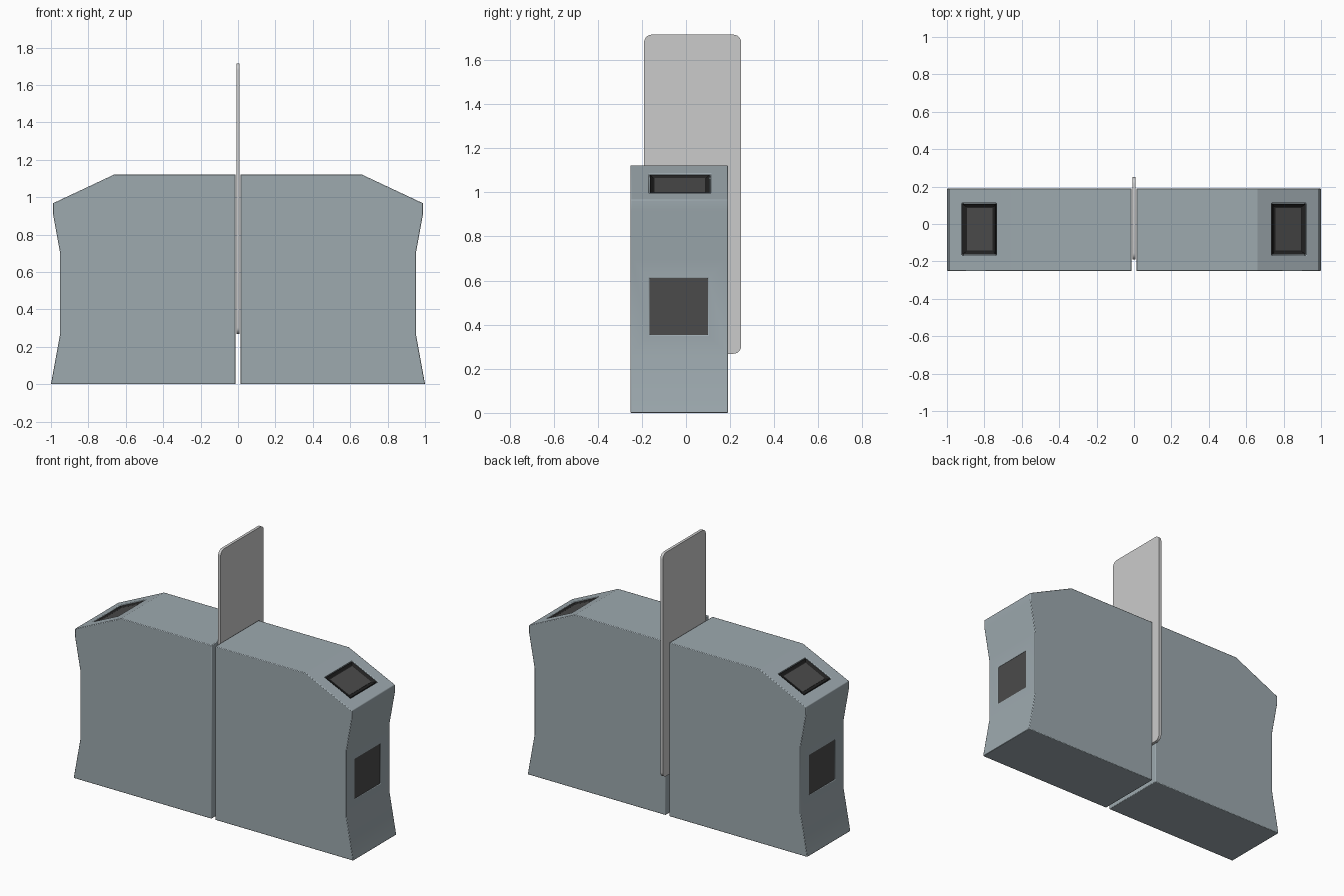
import bpy, bmesh, math
from mathutils import Matrix

if "Cube" in bpy.data.objects:
    bpy.data.objects.remove(bpy.data.objects["Cube"])

def material(name, rgb):
    m = bpy.data.materials.new(name)
    m.diffuse_color = (*rgb, 1)
    m.use_nodes = True
    m.node_tree.nodes["Principled BSDF"].inputs["Base Color"].default_value = m.diffuse_color
    return m

BODY = material("body_paint", (0.34, 0.40, 0.43))
DARK = material("screen_dark", (0.07, 0.07, 0.07))
BLACK = material("frame_black", (0.015, 0.015, 0.015))

def finish(bm, name, mat=None):
    bmesh.ops.recalc_face_normals(bm, faces=bm.faces)
    me = bpy.data.meshes.new(name)
    bm.to_mesh(me)
    bm.free()
    ob = bpy.data.objects.new(name, me)
    bpy.context.collection.objects.link(ob)
    if mat:
        me.materials.append(mat)
    return ob

def box(name, size, center, tilt=0.0, mat=None, rim=0.0, depth=0.0):
    """Box tilted about y; an optional rim leaves a dished top face."""
    bm = bmesh.new()
    bmesh.ops.create_cube(bm, size=1)
    bmesh.ops.scale(bm, vec=size, verts=bm.verts)
    if rim:
        bm.normal_update()
        top = max(bm.faces, key=lambda f: f.calc_center_median().z)
        bmesh.ops.inset_region(bm, faces=[top], thickness=rim, depth=-depth)
    bm.transform(Matrix.Translation(center) @ Matrix.Rotation(tilt, 4, 'Y'))
    return finish(bm, name, mat)

def prism(name, pts, to3d, vec, mat=None):
    """Extrude a closed 2D profile along vec."""
    bm = bmesh.new()
    face = bm.faces.new([bm.verts.new(to3d(*p)) for p in pts])
    ext = bmesh.ops.extrude_face_region(bm, geom=[face])["geom"]
    bmesh.ops.translate(bm, vec=vec, verts=[g for g in ext if isinstance(g, bmesh.types.BMVert)])
    return finish(bm, name, mat)

def mirror(ob):
    # objects keep their origin at x = 0
    mod = ob.modifiers.new("mirror", 'MIRROR')
    mod.use_axis[0] = True

def cut(ob, cutter):
    mod = ob.modifiers.new("recess", 'BOOLEAN')
    mod.operation, mod.solver, mod.object = 'DIFFERENCE', 'EXACT', cutter
    cutter.hide_render = True
    bpy.context.view_layer.objects.active = ob
    bpy.ops.object.modifier_apply(modifier=mod.name)
    bpy.data.objects.remove(cutter)

# Cabinet: one half of the housing, mirrored across the gap
profile = [(0.013, 0), (1.0, 0), (0.951, 0.27), (0.951, 0.70),
           (0.99, 0.915), (0.99, 0.967), (0.66, 1.122), (0.013, 1.122)]
cabinet = prism("cabinet", profile, lambda x, z: (x, -0.252, z), (0, 0.442, 0), BODY)

# Recesses for the end screen and the sloped scanner
tilt = math.atan2(0.155, 0.33)
sin, cos = math.sin(tilt), math.cos(tilt)
mid = (0.83, -0.028, 1.122 - 0.17 * 0.155 / 0.33)

def below(d):
    return (mid[0] - sin * d, mid[1], mid[2] - cos * d)

cut(cabinet, box("screen_cutter", (0.02, 0.264, 0.258), (0.951, -0.033, 0.482)))
cut(cabinet, box("scanner_cutter", (0.204, 0.28, 0.05), mid, tilt))
bevel = cabinet.modifiers.new("soft_edges", 'BEVEL')
bevel.width, bevel.segments = 0.004, 2
bevel.limit_method, bevel.angle_limit = 'ANGLE', math.radians(40)
mirror(cabinet)

# End screens
mirror(box("end_screen", (0.008, 0.264, 0.258), (0.9435, -0.033, 0.482), mat=DARK))

# Sloped scanners: dished black frame with a dark window
mirror(box("scanner_frame", (0.194, 0.27, 0.022), below(0.015), tilt, BLACK, 0.021, 0.010))
mirror(box("scanner_window", (0.152, 0.228, 0.004), below(0.0135), tilt, DARK))

# Gate panel: upright rounded sheet standing in the gap
r, corners = 0.035, []
for i, (cy, cz) in enumerate([(0.25 - r, 1.715 - r), (-0.19 + r, 1.715 - r),
                              (-0.19 + r, 0.268 + r), (0.25 - r, 0.268 + r)]):
    for k in range(7):
        a = math.radians(90 * i + 15 * k)
        corners.append((cy + r * math.cos(a), cz + r * math.sin(a)))
panel = prism("gate_panel", corners, lambda y, z: (-0.009, y, z), (0.018, 0, 0))

# Smooth the rounded edges only
bpy.ops.object.select_all(action='DESELECT')
for ob in (cabinet, panel):
    ob.select_set(True)
bpy.context.view_layer.objects.active = panel
bpy.ops.object.shade_smooth_by_angle(angle=math.radians(20))
